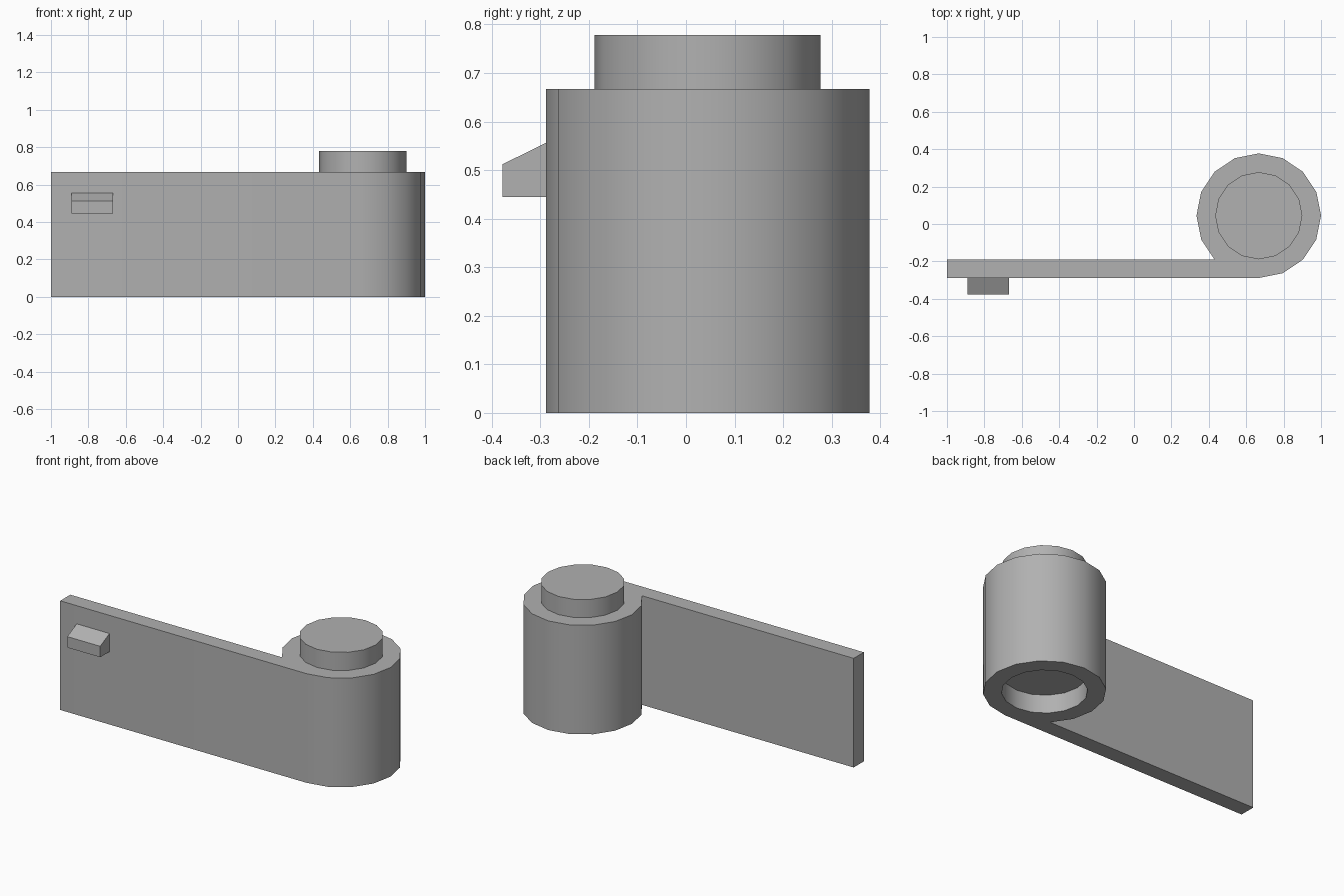
import bpy, bmesh
from math import cos, sin, pi, radians

if "Cube" in bpy.data.objects:
    bpy.data.objects.remove(bpy.data.objects["Cube"])

CX, CY = 0.667, 0.0445     # axis of the round post
R_OUT, R_IN = 0.333, 0.233
H, STEP = 0.667, 0.111     # body height, stud height and socket depth

grey = bpy.data.materials.new("dark_grey")
grey.diffuse_color = (0.44, 0.44, 0.44, 1)
grey.use_nodes = True
grey.node_tree.nodes["Principled BSDF"].inputs["Base Color"].default_value = grey.diffuse_color


def arc(radius, first, last):
    """Points on a 16-sided circle around the post axis."""
    return [(CX + radius * cos(i * pi / 8), CY + radius * sin(i * pi / 8))
            for i in range(first, last + 1)]


def prism(name, points, vec):
    """Extrude a closed 3D outline along vec."""
    bm = bmesh.new()
    face = bm.faces.new([bm.verts.new(p) for p in points])
    new = bmesh.ops.extrude_face_region(bm, geom=[face], use_keep_orig=True)["geom"]
    bmesh.ops.translate(bm, vec=vec, verts=[g for g in new if isinstance(g, bmesh.types.BMVert)])
    bmesh.ops.recalc_face_normals(bm, faces=bm.faces)
    mesh = bpy.data.meshes.new(name)
    bm.to_mesh(mesh)
    bm.free()
    mesh.materials.append(grey)
    obj = bpy.data.objects.new(name, mesh)
    bpy.context.collection.objects.link(obj)
    return obj


def activate(obj):
    bpy.ops.object.select_all(action='DESELECT')
    obj.select_set(True)
    bpy.context.view_layer.objects.active = obj


def smooth(obj):
    activate(obj)
    bpy.ops.object.shade_smooth_by_angle(angle=radians(30))


# Post and flat panel share one outline; the panel runs tangent to the post
outline = arc(R_OUT, -4, 10)
back_y, front_y = outline[-1][1], outline[0][1]
outline += [(-1, back_y), (-1, front_y)]
body = prism("post_and_panel", [(x, y, 0) for x, y in outline], (0, 0, H))

# Round socket in the underside of the post
cutter = prism("socket_cutter", [(x, y, -0.1) for x, y in arc(R_IN, 0, 15)], (0, 0, 0.1 + STEP))
cutter.hide_render = True
mod = body.modifiers.new("socket", 'BOOLEAN')
mod.operation = 'DIFFERENCE'
mod.solver = 'EXACT'
mod.object = cutter
activate(body)
bpy.ops.object.modifier_apply(modifier=mod.name)
bpy.data.objects.remove(cutter)
smooth(body)

# Stud on top of the post
stud = prism("top_stud", [(x, y, H) for x, y in arc(R_IN, 0, 15)], (0, 0, STEP))
smooth(stud)

# Small handle with a sloping top on the panel front
handle = [(front_y, 0.445), (front_y, 0.556), (-0.378, 0.512), (-0.378, 0.445)]
prism("handle", [(-0.889, y, z) for y, z in handle], (0.222, 0, 0))
